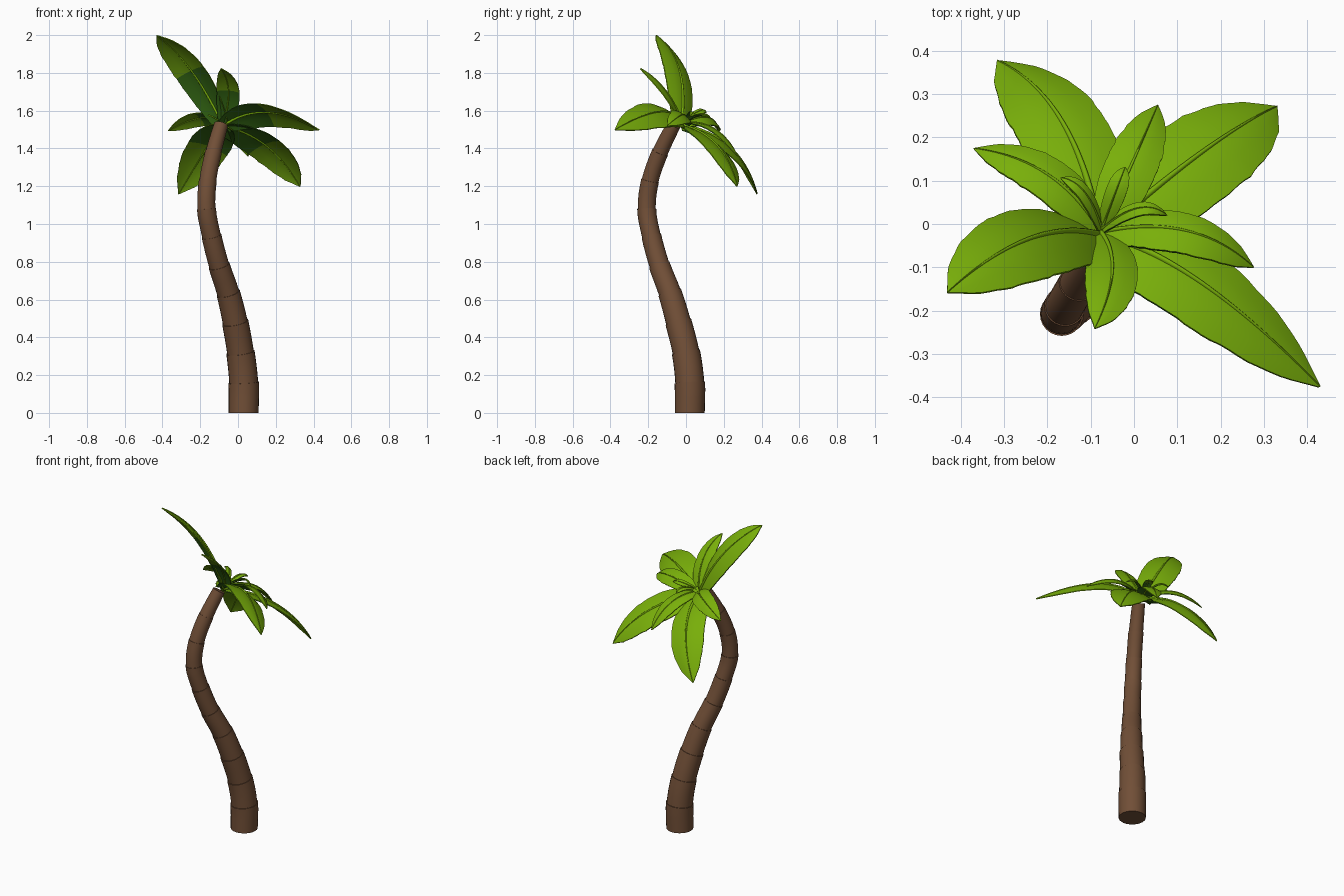
import bpy, bmesh, math, random
from mathutils import Vector as V

if "Cube" in bpy.data.objects:
    bpy.data.objects.remove(bpy.data.objects["Cube"])

random.seed(4)


def material(name, rgb):
    m = bpy.data.materials.new(name)
    m.diffuse_color = (*rgb, 1)
    m.use_nodes = True
    m.node_tree.nodes["Principled BSDF"].inputs["Base Color"].default_value = m.diffuse_color
    return m


BARK = material("brown bark", (0.165, 0.078, 0.038))
LEAF = material("bright leaf green", (0.19, 0.43, 0.003))
MID = material("mid leaf green", (0.15, 0.34, 0.004))
DARK = material("dark leaf green", (0.035, 0.14, 0.007))


def loft(name, rings, mats, rule=None, angle=30):
    """Skin a list of equal-length closed rings and cap both ends."""
    bm = bmesh.new()
    rows = [[bm.verts.new(p) for p in r] for r in rings]
    n = len(rows[0])
    for i in range(len(rows) - 1):
        for j in range(n):
            k = (j + 1) % n
            f = bm.faces.new((rows[i][j], rows[i][k], rows[i + 1][k], rows[i + 1][j]))
            if rule:
                f.material_index = rule(i / (len(rows) - 1), j)
    bm.faces.new(rows[0][::-1])
    bm.faces.new(rows[-1])
    bmesh.ops.recalc_face_normals(bm, faces=bm.faces)
    me = bpy.data.meshes.new(name)
    bm.to_mesh(me)
    bm.free()
    for m in mats:
        me.materials.append(m)
    ob = bpy.data.objects.new(name, me)
    bpy.context.collection.objects.link(ob)
    bpy.ops.object.select_all(action='DESELECT')
    ob.select_set(True)
    bpy.context.view_layer.objects.active = ob
    bpy.ops.object.shade_smooth_by_angle(angle=math.radians(angle))
    return ob


def circle(c, t, r, n):
    a = t.cross(V((0, 1, 0))).normalized()
    b = t.cross(a).normalized()
    return [c + r * (math.cos(q) * a + math.sin(q) * b)
            for q in (2 * math.pi * i / n for i in range(n))]


# Trunk: leaning S-curve with a small step at every joint
path = [(.03, .02, 0, .079), (.03, .02, .16, .079), (.013, 0, .32, .073),
        (-.015, -.04, .48, .068), (-.052, -.085, .635, .061), (-.1, -.14, .78, .055),
        (-.14, -.183, .935, .051), (-.167, -.208, 1.08, .049), (-.16, -.19, 1.23, .046),
        (-.13, -.137, 1.38, .043), (-.09, -.065, 1.525, .036)]
P = [V(p[:3]) for p in path]
R = [p[3] for p in path]
T = [(P[min(i + 1, len(P) - 1)] - P[max(i - 1, 0)]) * 0.5 for i in range(len(P))]
T[0] = V((0, 0, .16))
rings = []
for i in range(len(P) - 1):
    for s in (0, .25, .5, .75, 1):
        h1, h2 = 2*s**3 - 3*s**2 + 1, s**3 - 2*s**2 + s
        c = P[i]*h1 + T[i]*h2 + P[i+1]*(1 - h1) + T[i+1]*(s**3 - s**2)
        t = T[i].lerp(T[i + 1], s).normalized()
        r = (R[i] + (R[i + 1] - R[i]) * s) * ((0.97 if i else 1) + 0.06 * s * (1 if i else .5))
        rings.append(circle(c, t, r, 24))
loft("trunk", rings, [BARK])

# Leaves: arched blades fanned around the tilted crown axis
AXIS = V((.16, .56, .8)).normalized()
BASE = V((-.078, -.025, 1.525))
SHAPE = [(0, .5), (.12, .76), (.3, .97), (.45, 1), (.62, .95), (.78, .76), (.9, .47), (1, .02)]
ROWS = 28


def width(t):
    for (a, wa), (b, wb) in zip(SHAPE, SHAPE[1:]):
        if t <= b:
            return wa + (wb - wa) * (t - a) / (b - a)
    return SHAPE[-1][1]


def leaf(name, mid, tip, half, base=BASE, dark=.5):
    mid, tip = V(mid), V(tip)
    ctrl = 2 * mid - (base + tip) / 2
    blade, rib = [], []
    for i in range(ROWS + 1):
        t = i / ROWS
        c = base * (1 - t)**2 + ctrl * 2 * t * (1 - t) + tip * t * t
        tan = ((ctrl - base) * (1 - t) + (tip - ctrl) * t).normalized()
        side = tan.cross(AXIS).normalized()
        up = side.cross(tan).normalized()
        w = half * width(t) * random.uniform(.975, 1.015)   # slightly ragged edge
        cols = (-1, -.5, 0, .5, 1)
        top = [c + side * (u * w) - up * (0.2 * w * u * u) for u in cols]
        blade.append(top + [p - up * .005 for p in reversed(top)])
        rr = (half * .07 + .0015) * (1 - .85 * t)
        rib.append([c - up * .0025 + side * (math.cos(q) * rr) + up * (math.sin(q) * (rr + .003))
                    for q in (math.pi * k / 4 for k in range(8))])
    # underside is dark near the crown, mid green toward the tip
    loft(name, blade, [LEAF, MID, DARK],
         lambda t, j: 0 if j < 4 or j == 9 else (2 if t < dark else 1), 50)
    loft(name + "_rib", rib, [LEAF], None, 80)


big = [((.155, -.135, 1.595), (.43, -.375, 1.5), .108, .5),
       ((.155, .165, 1.415), (.33, .272, 1.2), .115, .45),
       ((-.165, .235, 1.405), (-.315, .378, 1.16), .112, .45),
       ((-.245, -.035, 1.815), (-.43, -.157, 2.0), .105, .5)]
medium = [((-.2, .115, 1.565), (-.37, .175, 1.495), .06, .5),
          ((.0, .15, 1.505), (.055, .275, 1.36), .06, .6),
          ((.12, -.015, 1.58), (.277, -.1, 1.52), .058, .5),
          ((-.05, -.11, 1.71), (-.09, -.24, 1.825), .062, .5)]
small = [((-.115, .075, 1.60), (-.17, .107, 1.59), .02, .5),
         ((.01, .037, 1.59), (.077, .02, 1.57), .019, .5),
         ((-.04, .08, 1.585), (-.02, .132, 1.56), .024, .5)]
for size, group, lift in (("large", big, 0), ("medium", medium, .012), ("small", small, .025)):
    for i, (m, tp, h, d) in enumerate(group):
        leaf(f"{size}_leaf_{i + 1}", m, tp, h, BASE + AXIS * lift, d)
